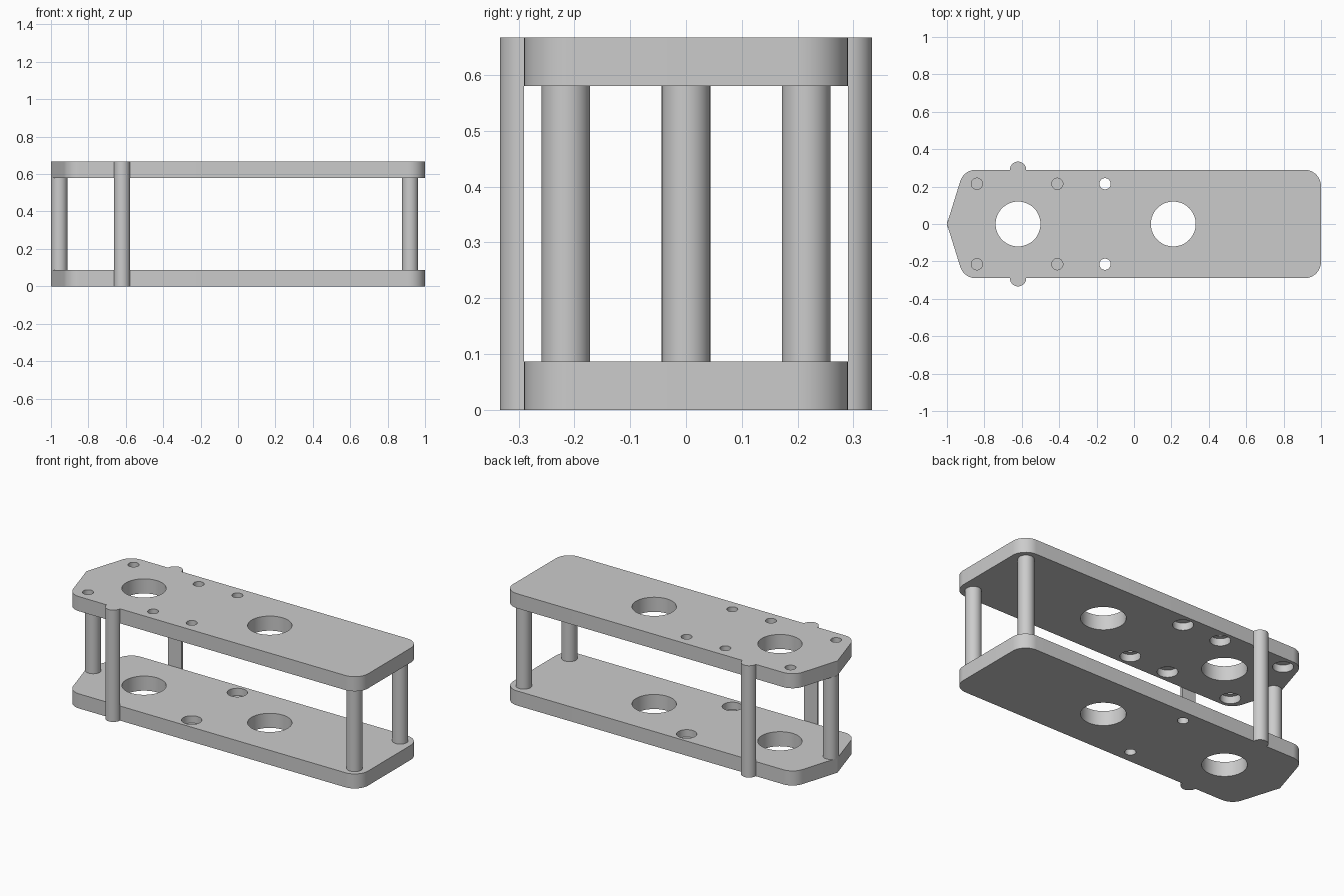
import bpy, bmesh, math
from mathutils import Vector

if "Cube" in bpy.data.objects:
    bpy.data.objects.remove(bpy.data.objects["Cube"])

THICK, HEIGHT = 0.087, 0.667
HALF_W, CORNER, POST_R = 0.29, 0.088, 0.0435
SEGMENTS = 48

grey = bpy.data.materials.new("light grey")
grey.use_nodes = True
colour = (0.6, 0.6, 0.6, 1)
grey.diffuse_color = colour
grey.node_tree.nodes["Principled BSDF"].inputs["Base Color"].default_value = colour


def make_object(name, bm):
    bmesh.ops.recalc_face_normals(bm, faces=bm.faces)
    mesh = bpy.data.meshes.new(name)
    bm.to_mesh(mesh)
    bm.free()
    mesh.materials.append(grey)
    ob = bpy.data.objects.new(name, mesh)
    bpy.context.collection.objects.link(ob)
    return ob


def select(ob):
    bpy.ops.object.select_all(action="DESELECT")
    ob.select_set(True)
    bpy.context.view_layer.objects.active = ob


def smooth(ob):
    select(ob)
    bpy.ops.object.shade_smooth_by_angle(angle=math.radians(30))


def arc(x, y, r, start, sweep, n):
    return [(x + r * math.cos(start + sweep * i / n), y + r * math.sin(start + sweep * i / n))
            for i in range(n + 1)]


def prism(bm, outline, z0, z1):
    face = bm.faces.new([bm.verts.new((x, y, z0)) for x, y in outline])
    top = bmesh.ops.extrude_face_region(bm, geom=[face])["geom"]
    verts = [v for v in top if isinstance(v, bmesh.types.BMVert)]
    bmesh.ops.translate(bm, verts=verts, vec=(0, 0, z1 - z0))


def lathe(bm, x, y, profile):
    """Closed round solid from (radius, z) pairs."""
    rings = [[bm.verts.new((px, py, z)) for px, py in arc(x, y, r, 0, 2 * math.pi, SEGMENTS)[:-1]]
             for r, z in profile]
    for low, high in zip(rings, rings[1:]):
        for i in range(SEGMENTS):
            j = (i + 1) % SEGMENTS
            bm.faces.new((low[i], low[j], high[j], high[i]))
    bm.faces.new(rings[0][::-1])
    bm.faces.new(rings[-1])


def rounded(corner, before, after, r, n=12):
    """Replace a corner by a tangent arc."""
    c = Vector(corner)
    a, b = (Vector(before) - c).normalized(), (Vector(after) - c).normalized()
    half = a.angle(b) / 2
    centre = c + (a + b).normalized() * (r / math.sin(half))
    p = c + a * (r / math.tan(half)) - centre
    turn = math.pi - 2 * half
    return arc(centre.x, centre.y, r, math.atan2(p.y, p.x), turn, n)


# Plate outline: rounded rectangle with a shallow pointed nose
nose = (-1, 0)
corners = [(-0.91, -HALF_W), (1, -HALF_W), (1, HALF_W), (-0.91, HALF_W)]
loop = [nose] + corners + [nose]
outline = [nose]
for i in range(1, 5):
    outline += rounded(loop[i], loop[i - 1], loop[i + 1], CORNER)


def make_plate(name, z0, screw_xs, inner, outer):
    bm = bmesh.new()
    prism(bm, outline, z0, z0 + THICK)
    plate = make_object(name, bm)

    # Large through holes and screw holes counterbored from the inner side
    bm = bmesh.new()
    for x in (-0.62, 0.21):
        lathe(bm, x, 0, [(0.12, z0 - 0.05), (0.12, z0 + THICK + 0.05)])
    middle = (inner + outer) / 2
    step = math.copysign(0.05, inner - outer)
    for x in screw_xs:
        for y in (-0.215, 0.215):
            lathe(bm, x, y, [(0.03, outer - step), (0.03, middle),
                             (0.055, middle), (0.055, inner + step)])
    cutter = make_object("hole_cutter", bm)
    cutter.hide_render = True
    mod = plate.modifiers.new("holes", "BOOLEAN")
    mod.operation, mod.solver, mod.object = "DIFFERENCE", "EXACT", cutter
    select(plate)
    bpy.ops.object.modifier_apply(modifier=mod.name)
    bpy.data.objects.remove(cutter)
    smooth(plate)


top_z = HEIGHT - THICK
make_plate("bottom_plate", 0, [-0.155], inner=THICK, outer=0)
make_plate("top_plate", top_z, [-0.84, -0.41, -0.155], inner=top_z, outer=HEIGHT)

# Round posts between the plates
for name, x, y in (("nose_post", -0.956, 0), ("rear_post_left", 0.92, 0.215),
                   ("rear_post_right", 0.92, -0.215)):
    bm = bmesh.new()
    lathe(bm, x, y, [(POST_R, THICK), (POST_R, top_z)])
    smooth(make_object(name, bm))

# Half-round posts on the long sides, full height
for name, side in (("side_post_back", 1), ("side_post_front", -1)):
    bm = bmesh.new()
    prism(bm, arc(-0.62, side * HALF_W, POST_R, 0, side * math.pi, SEGMENTS // 2), 0, HEIGHT)
    smooth(make_object(name, bm))
